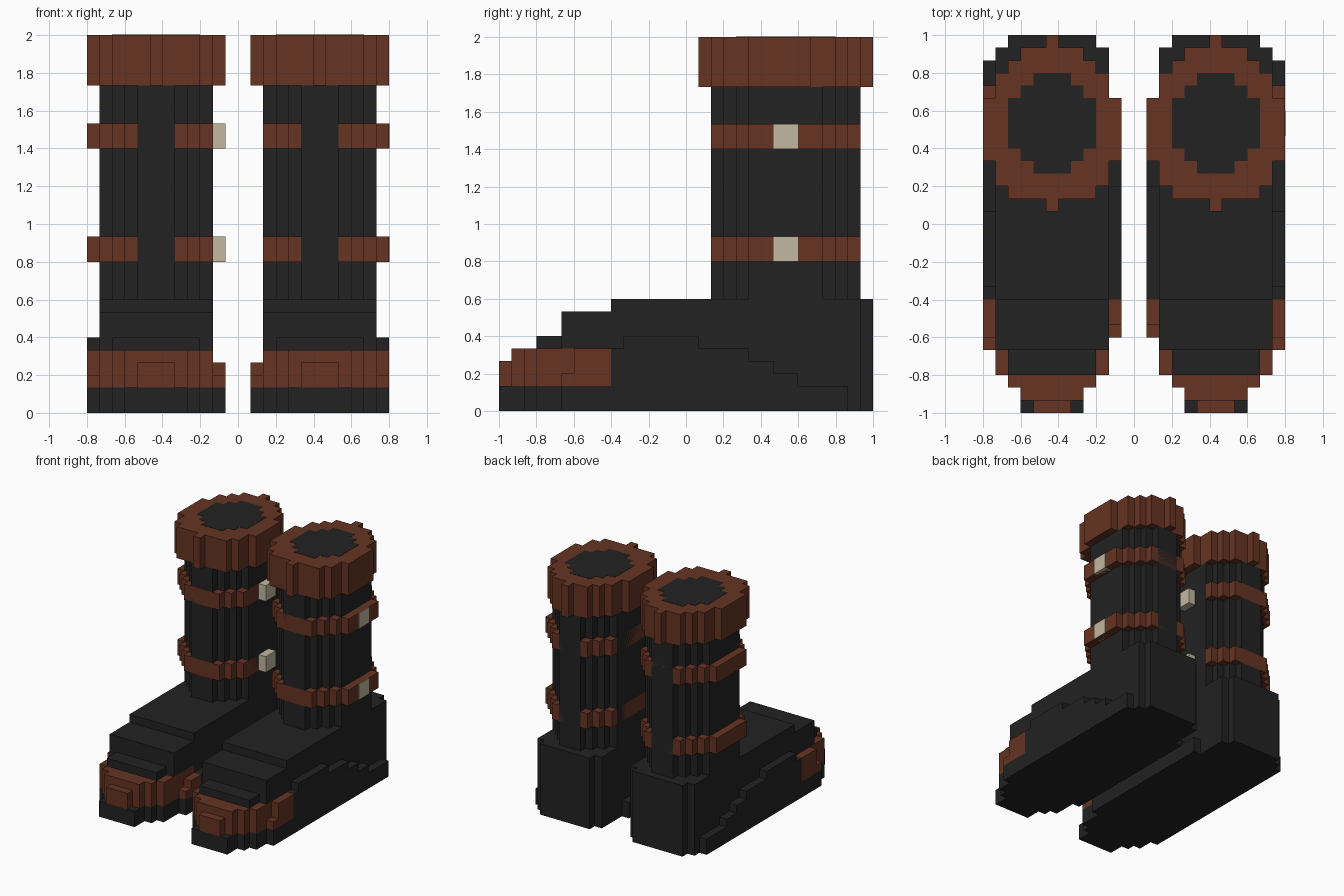
import bpy
import bmesh

if "Cube" in bpy.data.objects:
    bpy.data.objects.remove(bpy.data.objects["Cube"])

UNIT = 1 / 15      # one block
CENTRE = 6.5       # boot centre line, in blocks outward from x = 0


def material(name, rgb):
    mat = bpy.data.materials.new(name)
    mat.use_nodes = True
    mat.diffuse_color = (*rgb, 1)
    mat.node_tree.nodes["Principled BSDF"].inputs["Base Color"].default_value = (*rgb, 1)
    return mat


BLACK = material("black_leather", (0.016, 0.016, 0.016))
BROWN = material("brown_leather", (0.133, 0.034, 0.016))
CREAM = material("cream_buckle", (0.54, 0.48, 0.35))


def prism(name, rows, end, span, place, mat):
    """Extrude a stepped outline; rows are (start, low, high) along y."""
    low, high = [], []
    stops = [r[0] for r in rows[1:]] + [end]
    for (y, lo, hi), stop in zip(rows, stops):
        low += [(y, lo), (stop, lo)]
        high += [(y, hi), (stop, hi)]
    outline = []
    for p in low + high[::-1]:
        if not outline or p != outline[-1]:
            outline.append(p)
    bm = bmesh.new()
    base, top = [[bm.verts.new(place(y, v, w)) for y, v in outline] for w in span]
    bm.faces.new(base)
    bm.faces.new(top)
    for i in range(len(base)):
        j = (i + 1) % len(base)
        bm.faces.new((base[i], base[j], top[j], top[i]))
    bmesh.ops.recalc_face_normals(bm, faces=bm.faces)
    mesh = bpy.data.meshes.new(name)
    bm.to_mesh(mesh)
    bm.free()
    mesh.materials.append(mat)
    bpy.context.collection.objects.link(bpy.data.objects.new(name, mesh))


def boot(side, s):
    def flat(y, a, z):
        return (s * a * UNIT, y * UNIT, z * UNIT)

    def upright(y, z, a):
        return flat(y, a, z)

    def slab(part, widths, end, z0, z1, mat):
        rows = [(y, CENTRE - w / 2, CENTRE + w / 2) for y, w in widths]
        prism(f"{side}_{part}", rows, end, (z0, z1), flat, mat)

    def flank(part, heights, end, z0, a0, mat):
        rows = [(y, z0, h) for y, h in heights]
        prism(f"{side}_{part}", rows, end, (a0, a0 + 1), upright, mat)

    # Foot
    slab("sole", [(-15, 5), (-13, 7), (-12, 9), (14, 7)], 15, 0, 2, BLACK)
    slab("toe_cap", [(-14, 5), (-13, 7), (-12, 9)], -6, 2, 5, BROWN)
    slab("toe_bumper", [(-15, 3)], -14, 2, 4, BROWN)
    slab("foot_body", [(-6, 9), (14, 7)], 15, 2, 5, BLACK)
    slab("vamp", [(-12, 7), (-10, 9), (14, 7)], 15, 5, 6, BLACK)
    slab("instep", [(-10, 9), (14, 7)], 15, 6, 8, BLACK)
    slab("foot_top", [(-6, 9), (14, 7)], 15, 8, 9, BLACK)

    # Stepped side panels of the foot
    flank("outer_sole", [(-10, 2)], 13, 0, 11, BLACK)
    flank("outer_toe_panel", [(-10, 3), (-9, 5)], -6, 2, 11, BROWN)
    flank("outer_panel", [(-6, 5), (-5, 6), (1, 5), (5, 4), (7, 3)], 9, 2, 11, BLACK)
    flank("inner_sole", [(-9, 2)], 10, 0, 1, BLACK)
    flank("inner_toe_panel", [(-9, 3), (-8, 4)], -6, 2, 1, BROWN)
    flank("inner_panel", [(-6, 4), (3, 3)], 7, 2, 1, BLACK)

    # Shaft
    slab("shaft", [(2, 3), (3, 5), (4, 7), (5, 9), (11, 7), (12, 5), (13, 3)],
         14, 9, 26, BLACK)

    # Straps with an extra block on the outer side, and their buckles
    for level, z in (("lower", 12), ("upper", 21)):
        slab(f"{level}_strap", [(2, 5), (3, 7), (4, 9), (12, 7), (13, 5)],
             14, z, z + 2, BROWN)
        prism(f"{side}_{level}_strap_side", [(5, 11, 12)], 11, (z, z + 2), flat, BROWN)
        a0, a1 = (11, 12.05) if s > 0 else (1, 2)
        prism(f"{side}_{level}_buckle", [(7, a0, a1)], 9, (z, z + 2), flat, CREAM)

    # Cuff and the dark opening set on top of it
    slab("cuff", [(1, 1), (2, 7), (3, 9), (5, 11), (10, 9), (12, 7), (13, 5), (14, 1)],
         15, 26, 30, BROWN)
    slab("opening", [(4, 3), (5, 5), (6, 7), (10, 5), (11, 3)], 12, 29.9, 30.03, BLACK)


boot("right", -1)
boot("left", 1)
